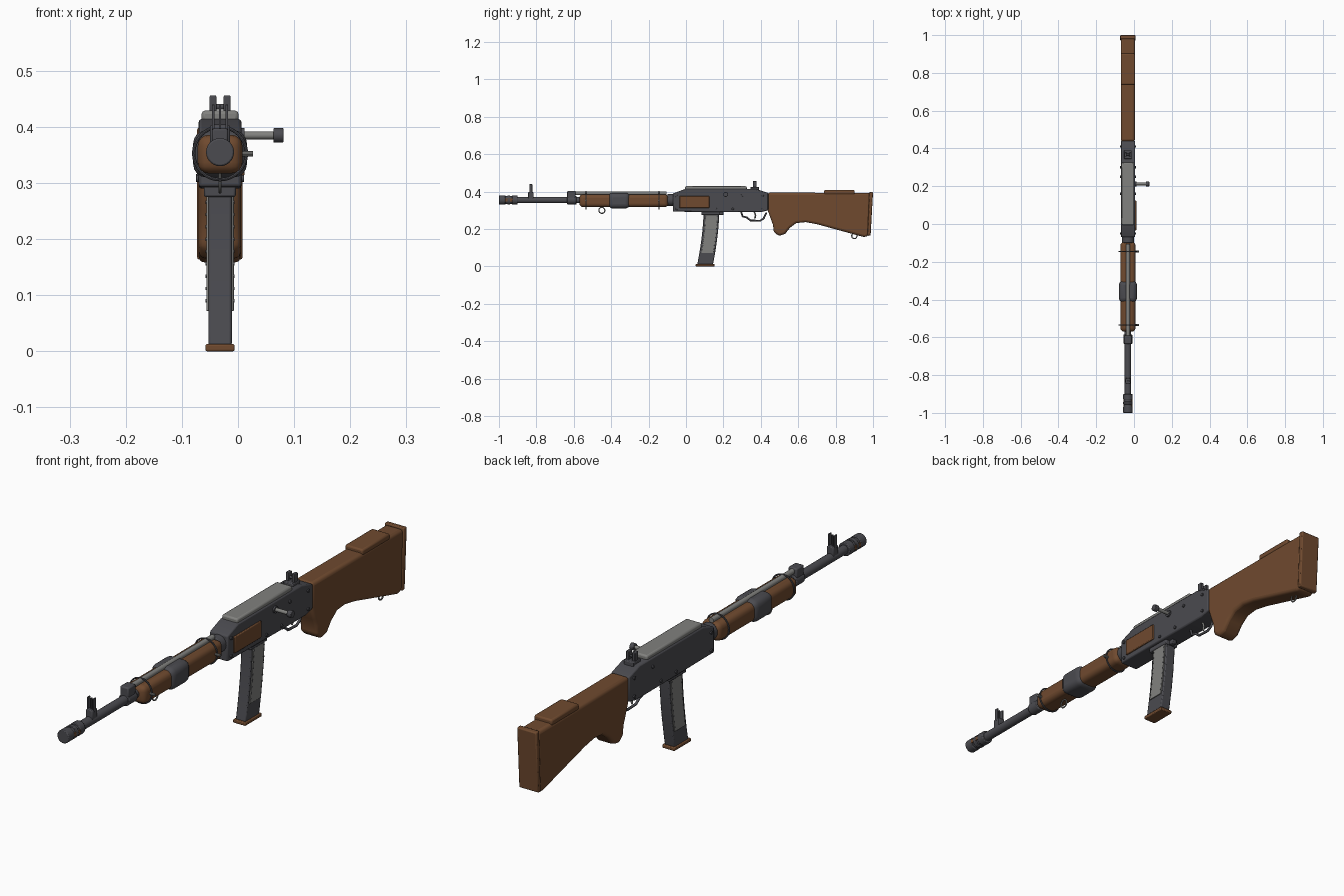
import bpy, bmesh, math
from mathutils import Vector

if "Cube" in bpy.data.objects:
    bpy.data.objects.remove(bpy.data.objects["Cube"])

CX, CZ = -0.032, 0.355   # bore axis


def material(name, rgb):
    m = bpy.data.materials.new(name)
    m.diffuse_color = (*rgb, 1)
    m.use_nodes = True
    m.node_tree.nodes["Principled BSDF"].inputs["Base Color"].default_value = m.diffuse_color
    return m


DARK = material("dark metal", (0.07, 0.07, 0.08))
GREY = material("bare steel", (0.22, 0.22, 0.21))
WOOD = material("walnut wood", (0.16, 0.068, 0.028))


def finish(ob, mat, bevel=0, segments=2):
    ob.data.materials.append(mat)
    if bevel:
        b = ob.modifiers.new("bevel", 'BEVEL')
        b.width, b.segments = bevel, segments
        b.limit_method, b.angle_limit = 'ANGLE', math.radians(35)
    bpy.ops.object.select_all(action='DESELECT')
    ob.select_set(True)
    bpy.context.view_layer.objects.active = ob
    bpy.ops.object.shade_smooth_by_angle(angle=math.radians(35))
    return ob


def prism(name, pts, x0, x1, mat, bevel=0, segments=2):
    """Side outline (y, z) extruded across x."""
    bm = bmesh.new()
    f = bm.faces.new([bm.verts.new((x0, y, z)) for y, z in pts])
    g = bmesh.ops.extrude_face_region(bm, geom=[f])
    bmesh.ops.translate(bm, vec=(x1 - x0, 0, 0),
                        verts=[v for v in g["geom"] if isinstance(v, bmesh.types.BMVert)])
    bmesh.ops.recalc_face_normals(bm, faces=bm.faces[:])
    me = bpy.data.meshes.new(name)
    bm.to_mesh(me)
    bm.free()
    ob = bpy.data.objects.new(name, me)
    bpy.context.collection.objects.link(ob)
    return finish(ob, mat, bevel, segments)


def box(name, x0, x1, y0, y1, z0, z1, mat, bevel=0, segments=2):
    return prism(name, [(y0, z0), (y1, z0), (y1, z1), (y0, z1)], x0, x1, mat, bevel, segments)


def rod(name, a, b, r, mat, sides=20, bevel=0):
    a, b = Vector(a), Vector(b)
    bpy.ops.mesh.primitive_cylinder_add(vertices=sides, radius=r, depth=(b - a).length,
                                        location=(a + b) / 2)
    ob = bpy.context.object
    ob.name = name
    ob.rotation_euler = (b - a).to_track_quat('Z', 'Y').to_euler()
    return finish(ob, mat, bevel)


def barrel_rod(name, y0, y1, r, mat, z=CZ, bevel=0, sides=24):
    return rod(name, (CX, y0, z), (CX, y1, z), r, mat, sides, bevel)


def ring(name, loc, r, t, mat, rot):
    bpy.ops.mesh.primitive_torus_add(major_radius=r, minor_radius=t, major_segments=32,
                                     minor_segments=8, location=loc, rotation=rot)
    ob = bpy.context.object
    ob.name = name
    return finish(ob, mat)


def wire(name, pts, t, mat):
    cu = bpy.data.curves.new(name, 'CURVE')
    cu.dimensions, cu.bevel_depth, cu.bevel_resolution = '3D', t, 2
    cu.use_fill_caps = True
    sp = cu.splines.new('POLY')
    sp.points.add(len(pts) - 1)
    for p, (y, z) in zip(sp.points, pts):
        p.co = (CX, y, z, 1)
    ob = bpy.data.objects.new(name, cu)
    bpy.context.collection.objects.link(ob)
    cu.materials.append(mat)


# barrel, muzzle device with coloured vents
barrel_rod("barrel", -0.92, -0.05, 0.017, DARK)
barrel_rod("muzzle_core", -0.985, -0.91, 0.021, DARK)
barrel_rod("muzzle_collar", -0.93, -0.90, 0.025, DARK, bevel=0.003)
barrel_rod("muzzle_tip", -1.0, -0.965, 0.025, DARK, bevel=0.003)
barrel_rod("muzzle_band", -0.955, -0.94, 0.025, DARK, bevel=0.002)
for s in (-1, 1):
    box("muzzle_vent", CX + s * 0.021 - 0.003, CX + s * 0.021 + 0.003,
        -0.968, -0.925, CZ - 0.007, CZ + 0.007, WOOD)

# front sight
box("front_sight_base", CX - 0.014, CX + 0.014, -0.845, -0.815, 0.36, 0.397, DARK, 0.003)
for s in (-1, 1):
    box("front_sight_ear", CX + s * 0.012 - 0.0025, CX + s * 0.012 + 0.0025,
        -0.838, -0.822, 0.39, 0.44, DARK, 0.001)
box("front_sight_post", CX - 0.002, CX + 0.002, -0.833, -0.827, 0.39, 0.438, DARK)

# gas block and gas tube
barrel_rod("gas_block_ring", -0.635, -0.585, 0.023, DARK, bevel=0.003)
box("gas_block", CX - 0.018, CX + 0.018, -0.635, -0.59, 0.36, 0.404, DARK, 0.005)
barrel_rod("gas_tube", -0.60, -0.105, 0.010, GREY, z=0.391, sides=16)

# wooden handguard with metal band
box("handguard", CX - 0.040, CX + 0.040, -0.57, -0.095, 0.317, 0.386, WOOD, 0.020, 4)
box("handguard_band", CX - 0.048, CX + 0.048, -0.415, -0.30, 0.310, 0.394, DARK, 0.024, 4)
barrel_rod("handguard_rear_collar", -0.10, -0.06, 0.032, DARK, bevel=0.003)
for y in (-0.535, -0.145):
    ring("clamp_ring", (CX, y, CZ - 0.002), 0.047, 0.003, DARK, (math.pi / 2, 0, 0))
    rod("clamp_screw", (0.005, y, 0.352), (0.027, y, 0.352), 0.005, GREY, 10)
ring("front_sling_loop", (CX, -0.45, 0.300), 0.016, 0.003, GREY, (0, math.pi / 2, 0))

# receiver
prism("receiver", [(-0.07, 0.293), (0.30, 0.290), (0.40, 0.290), (0.44, 0.30), (0.44, 0.393),
                   (0.375, 0.414), (-0.005, 0.414), (-0.07, 0.390)],
      -0.070, 0.006, DARK, 0.005)
box("top_cover", -0.065, 0.001, -0.005, 0.325, 0.408, 0.429, GREY, 0.006)
box("side_panel", 0.002, 0.012, -0.035, 0.125, 0.313, 0.376, WOOD, 0.003)
for y, z in ((-0.05, 0.308), (0.16, 0.308), (0.25, 0.308), (0.41, 0.31),
             (-0.05, 0.376), (0.30, 0.38), (0.41, 0.38)):
    rod("receiver_pin", (-0.075, y, z), (0.011, y, z), 0.006, DARK, 12, 0.001)

# charging handle
rod("charging_handle_base", (0.0, 0.212, 0.385), (0.012, 0.212, 0.385), 0.013, DARK)
rod("charging_handle", (0.0, 0.212, 0.385), (0.066, 0.212, 0.385), 0.007, GREY, 16)
rod("charging_knob", (0.063, 0.212, 0.385), (0.081, 0.212, 0.385), 0.013, DARK, 20, 0.002)

# rear sight
box("rear_sight_base", CX - 0.020, CX + 0.020, 0.345, 0.39, 0.405, 0.425, DARK, 0.003)
for s in (-1, 1):
    box("rear_sight_ear", CX + s * 0.0125 - 0.006, CX + s * 0.0125 + 0.006,
        0.357, 0.378, 0.42, 0.456, DARK, 0.002)
rod("rear_sight_screw", (CX - 0.012, 0.367, 0.436), (CX + 0.012, 0.367, 0.436), 0.005, DARK, 12)


# curved magazine
def mag_front(z):
    return 0.060 + 0.034 * (1 - ((0.30 - z) / 0.29) ** 1.7)


def mag_outline(z0, z1, a, b, n=10):
    zs = [z0 + (z1 - z0) * i / n for i in range(n + 1)]
    return [(mag_front(z) + a, z) for z in zs] + [(mag_front(z) + b, z) for z in reversed(zs)]


prism("magazine", mag_outline(0.010, 0.295, 0, 0.084), -0.053, -0.011, DARK, 0.004)
prism("magazine_side_plate", mag_outline(0.072, 0.278, 0.010, 0.076), -0.0565, -0.0075, GREY, 0.001)
for z in [0.09 + 0.022 * i for i in range(9)]:
    for d in (0.013, 0.073):
        y = mag_front(z) + d
        rod("magazine_rivet", (-0.058, y, z), (-0.006, y, z), 0.003, DARK, 8)
box("magazine_well", -0.061, -0.004, 0.083, 0.183, 0.275, 0.298, DARK, 0.004)
box("magazine_base", -0.058, -0.006, 0.052, 0.152, 0.0, 0.013, WOOD, 0.003)

# trigger group
wire("trigger_guard", [(0.295, 0.292), (0.302, 0.268), (0.325, 0.262), (0.345, 0.246),
                       (0.395, 0.244), (0.415, 0.256), (0.43, 0.288)], 0.005, DARK)
wire("trigger", [(0.365, 0.292), (0.372, 0.275), (0.368, 0.256)], 0.004, GREY)
box("magazine_latch", CX - 0.01, CX + 0.01, 0.18, 0.20, 0.275, 0.295, DARK, 0.003)

# stock with grip, cheek rest and butt plate
prism("stock", [(0.437, 0.395), (0.437, 0.30), (0.455, 0.25), (0.466, 0.22), (0.468, 0.185),
                (0.497, 0.163), (0.530, 0.174), (0.556, 0.207), (0.590, 0.232), (0.640, 0.237),
                (0.700, 0.226), (0.955, 0.156), (0.978, 0.166), (0.985, 0.393)],
      -0.070, 0.005, WOOD, 0.012, 3)
box("cheek_rest", -0.070, 0.005, 0.738, 0.902, 0.385, 0.408, WOOD, 0.006)
prism("butt_plate", [(0.970, 0.163), (0.987, 0.166), (1.0, 0.397), (0.980, 0.399)],
      -0.073, 0.008, WOOD, 0.004)
ring("rear_sling_loop", (CX, 0.90, 0.163), 0.014, 0.003, GREY, (0, math.pi / 2, 0))
